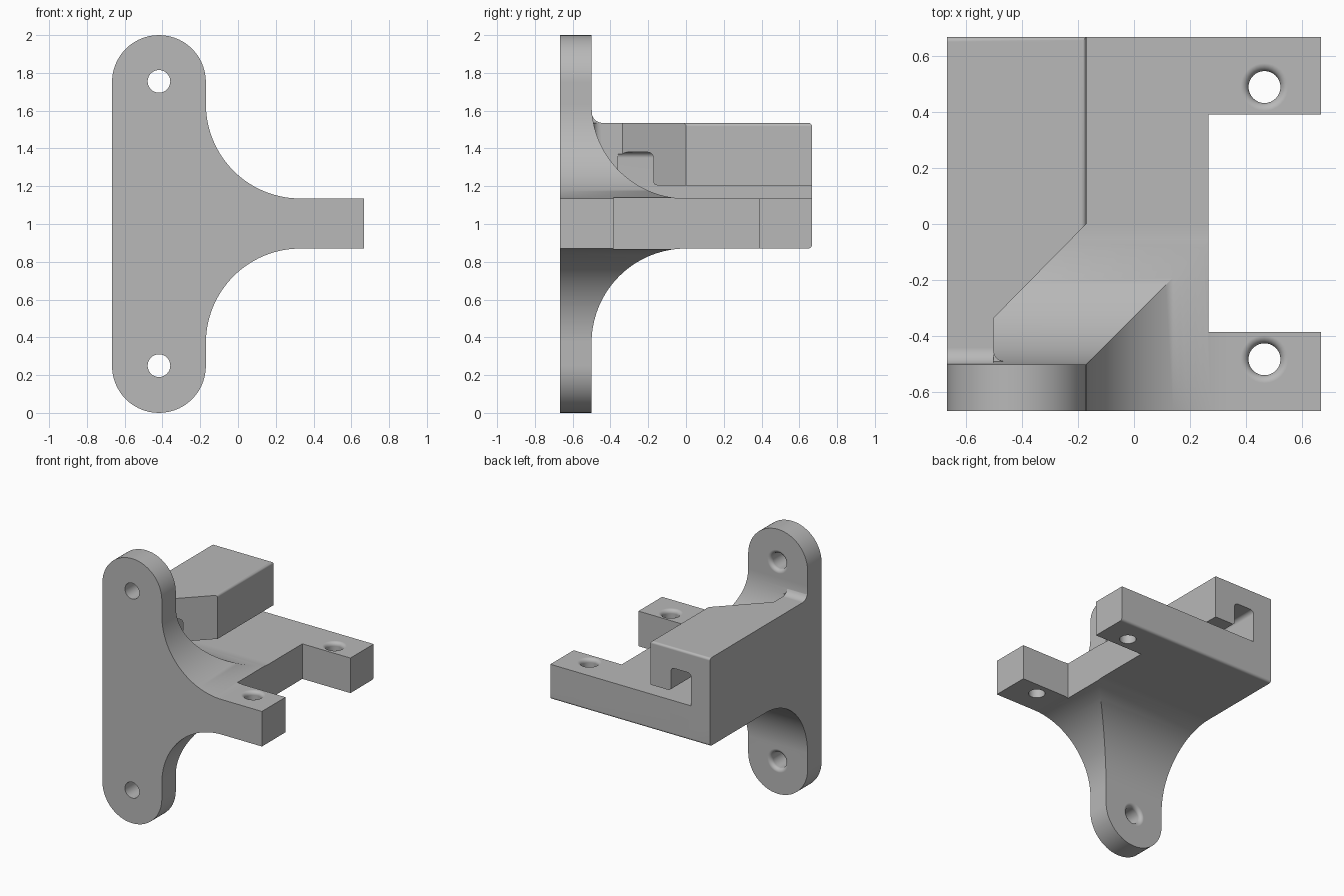
import bpy, bmesh, math

if "Cube" in bpy.data.objects:
    bpy.data.objects.remove(bpy.data.objects["Cube"])

EDGE = 0.667           # half width and depth
INNER = -0.17          # inner side of the tall plate
LOW, HIGH = 0.87, 1.135  # underside and top of the shelf
R = 0.5                # large fillet

grey = bpy.data.materials.new("plain grey")
grey.use_nodes = True
COLOUR = (0.48, 0.48, 0.48, 1)
grey.diffuse_color = COLOUR
grey.node_tree.nodes["Principled BSDF"].inputs["Base Color"].default_value = COLOUR


def arc(cu, cv, r, start, end, steps=28):
    angles = [math.radians(start + (end - start) * i / steps) for i in range(steps + 1)]
    return [(cu + r * math.cos(a), cv + r * math.sin(a)) for a in angles]


def to_3d(axis, u, v, w):
    return {"x": (w, u, v), "y": (u, w, v), "z": (u, v, w)}[axis]


def finish(name, bm):
    bmesh.ops.recalc_face_normals(bm, faces=bm.faces)
    mesh = bpy.data.meshes.new(name)
    bm.to_mesh(mesh)
    bm.free()
    mesh.materials.append(grey)
    obj = bpy.data.objects.new(name, mesh)
    bpy.context.collection.objects.link(obj)
    return obj


def extrude(name, profile, axis, lo, hi, round_edge=None):
    bm = bmesh.new()
    a, b = [[bm.verts.new(to_3d(axis, u, v, w)) for u, v in profile] for w in (lo, hi)]
    bm.faces.new(a)
    bm.faces.new(b)
    for i in range(len(a)):
        j = (i + 1) % len(a)
        bm.faces.new((a[i], a[j], b[j], b[i]))
    if round_edge:
        bmesh.ops.recalc_face_normals(bm, faces=bm.faces)
        edges = [e for e in bm.edges if all(round_edge(v.co) for v in e.verts)]
        bmesh.ops.bevel(bm, geom=edges, offset=0.018, segments=4, profile=0.5, affect="EDGES")
    return finish(name, bm)


def flared_hole(axis, u, v, lo, hi, r, flare=0.028):
    # straight bore whose far rim opens out with a rounded lip
    rings = [(lo - 0.1, r)]
    rings += [(hi - flare + flare * math.sin(t), r + flare * (1 - math.cos(t)))
              for t in [math.pi / 2 * i / 6 for i in range(7)]]
    rings.append((hi + 0.1, r + flare))
    bm = bmesh.new()
    loops = [[bm.verts.new(to_3d(axis, pu, pv, w)) for pu, pv in arc(u, v, rad, 0, 360, 32)[:-1]]
             for w, rad in rings]
    bm.faces.new(loops[0])
    bm.faces.new(loops[-1])
    for a, b in zip(loops, loops[1:]):
        for i in range(len(a)):
            j = (i + 1) % len(a)
            bm.faces.new((a[i], a[j], b[j], b[i]))
    return finish("hole_cutter", bm)


def combine(obj, other, operation):
    mod = obj.modifiers.new("combine", "BOOLEAN")
    mod.operation, mod.object, mod.solver = operation, other, "EXACT"
    bpy.context.view_layer.objects.active = obj
    bpy.ops.object.modifier_apply(modifier=mod.name)
    bpy.data.objects.remove(other)


# Front outline: rounded tall plate blending into a side arm
cx, cr = (INNER - EDGE) / 2, (INNER + EDGE) / 2
front = (arc(cx, 2 - cr, cr, 180, 0) + arc(INNER + R, HIGH + R, R, 180, 270)
         + [(EDGE, HIGH), (EDGE, LOW)]
         + arc(INNER + R, LOW - R, R, 90, 180) + arc(cx, cr, cr, 0, -180))
bracket = extrude("bracket", front, "y", -EDGE, EDGE)

# Side outline: front plate filleted into the shelf
side = ([(-EDGE, -0.1), (-EDGE, 2.1), (-0.5, 2.1)] + arc(0, HIGH + R, R, 180, 270)
        + [(EDGE, HIGH)] + arc(EDGE - 0.02, LOW + 0.02, 0.02, 0, -90, 5)
        + arc(0, LOW - R, R, 90, 180) + [(-0.5, -0.1)])
combine(bracket, extrude("side_shape", side, "x", -1, 1), "INTERSECT")

# Notch that leaves two arms
notch = [(0.265, -0.385), (1, -0.385), (1, 0.39), (0.265, 0.39)]
combine(bracket, extrude("notch_cutter", notch, "z", 0, 2), "DIFFERENCE")

# Cable cover: outer wall, roof and hanging lip with a slanted front end
TOP = 1.535
plan = ([(-EDGE, -0.56), (-0.45, -0.56), (-0.45, -0.49)]
        + arc(-0.46, -0.45, 0.04, 270, 180, 6)
        + [(-0.5, -0.335), (INNER, 0), (INNER, EDGE), (-EDGE, EDGE)])
cover = extrude("cable_cover", plan, "z", 1.0, TOP,
                lambda p: p.z > 1.5 and (p.y > 0.66 or (p.x > -0.18 and p.y > -0.01)))
channel = ([(-0.51, 0.9), (0, 0.9), (0, 1.205)]
           + arc(-0.32, 1.225, 0.02, 270, 180, 4)
           + arc(-0.37, 1.35, 0.03, 0, 90, 5) + arc(-0.48, 1.35, 0.03, 90, 180, 5))
combine(cover, extrude("channel_cutter", channel, "y", -0.36, 1), "DIFFERENCE")
combine(bracket, cover, "UNION")

# Small fillet between cover roof and front plate
weld = [(-0.56, 1.5), (-0.56, TOP + 0.06)] + arc(-0.44, TOP + 0.06, 0.06, 180, 270, 8) + [(-0.44, 1.5)]
combine(bracket, extrude("roof_fillet", weld, "x", -EDGE, -0.5), "UNION")

# Screw holes in the tall plate and in the arms
for z in (0.25, 1.755):
    combine(bracket, flared_hole("y", cx, z, -EDGE, -0.5, 0.06), "DIFFERENCE")
for y in (-0.482, 0.488):
    combine(bracket, flared_hole("z", 0.465, y, LOW, HIGH, 0.057), "DIFFERENCE")

# Smooth curved areas, keep crisp edges
bpy.ops.object.select_all(action="DESELECT")
bracket.select_set(True)
bpy.context.view_layer.objects.active = bracket
bpy.ops.object.shade_smooth_by_angle(angle=math.radians(30))
normals = bracket.modifiers.new("weighted_normals", "WEIGHTED_NORMAL")
normals.keep_sharp = True
